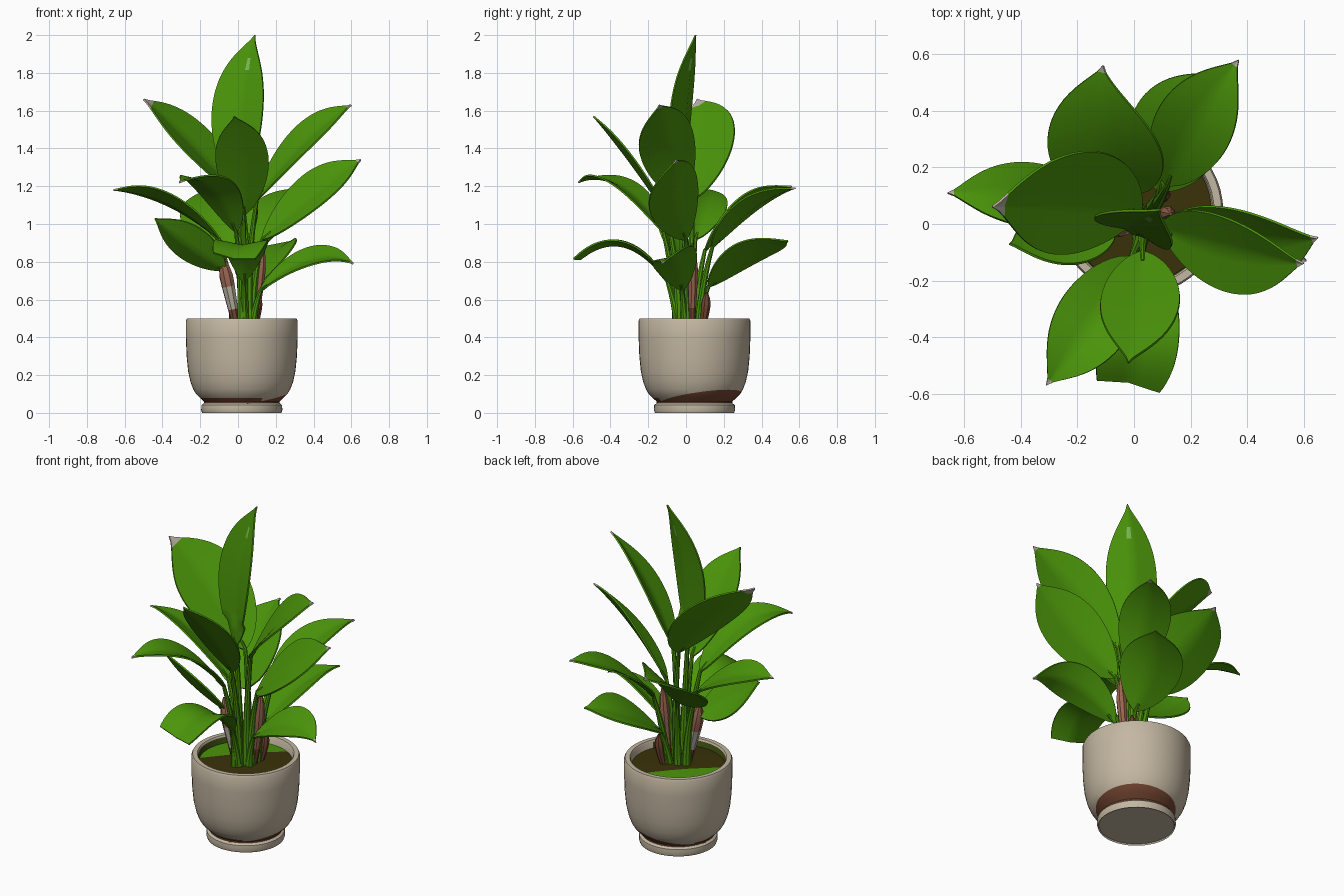
import bpy, bmesh, math
from mathutils import Vector

if "Cube" in bpy.data.objects:
    bpy.data.objects.remove(bpy.data.objects["Cube"], do_unlink=True)


def material(name, rgb):
    m = bpy.data.materials.new(name)
    m.use_nodes = True
    m.diffuse_color = (*rgb, 1)
    bsdf = next(n for n in m.node_tree.nodes if n.type == 'BSDF_PRINCIPLED')
    bsdf.inputs["Base Color"].default_value = (*rgb, 1)
    return m


GREEN = material("leaf green", (0.07, 0.30, 0.003))
TIP = material("pale leaf tip", (0.45, 0.41, 0.34))
FLECK = material("light green fleck", (0.2, 0.5, 0.09))
CREAM = material("cream clay", (0.55, 0.475, 0.36))
BROWN = material("brown groove", (0.17, 0.06, 0.03))
PINK = material("pinkish sheath", (0.32, 0.13, 0.08))
SOIL = material("dark soil", (0.042, 0.032, 0.003))
MOSS = material("dark moss", (0.045, 0.07, 0.006))
POT = Vector((0.02, 0.045, 0))


def make(name, bm, mats, solid=0):
    bmesh.ops.recalc_face_normals(bm, faces=bm.faces)
    mesh = bpy.data.meshes.new(name)
    bm.to_mesh(mesh)
    bm.free()
    ob = bpy.data.objects.new(name, mesh)
    bpy.context.collection.objects.link(ob)
    for m in mats:
        mesh.materials.append(m)
    bpy.ops.object.select_all(action='DESELECT')
    ob.select_set(True)
    bpy.context.view_layer.objects.active = ob
    if solid:
        mod = ob.modifiers.new("thickness", 'SOLIDIFY')
        mod.thickness, mod.offset = solid, 0
        bpy.ops.object.modifier_apply(modifier=mod.name)
    bpy.ops.object.shade_smooth_by_angle(angle=math.radians(40))


def lathe(name, profile, mats, rule, split_at, split_dir, n=48):
    bm = bmesh.new()
    verts = [bm.verts.new(POT + Vector((r, 0, z))) for r, z in profile]
    edges = [bm.edges.new(p) for p in zip(verts, verts[1:])]
    bmesh.ops.spin(bm, geom=verts + edges, cent=POT, axis=(0, 0, 1),
                   angle=math.tau, steps=n)
    bmesh.ops.remove_doubles(bm, verts=bm.verts, dist=0.0005)
    # Straight colour border
    bmesh.ops.bisect_plane(bm, geom=bm.verts[:] + bm.edges[:] + bm.faces[:],
                           plane_co=POT + Vector(split_at), plane_no=split_dir)
    for f in bm.faces:
        f.material_index = rule(f.calc_center_median() - POT)
    make(name, bm, mats)


def bezier(a, mid, b, u):
    c = 2 * mid - (a + b) / 2
    return (1 - u) ** 2 * a + 2 * u * (1 - u) * c + u * u * b


def tube(name, points, radii, mats, rule=lambda c: 0, n=8):
    bm = bmesh.new()
    rings = []
    for i, p in enumerate(points):
        d = (points[min(i + 1, len(points) - 1)] - points[max(i - 1, 0)]).normalized()
        x = d.cross(Vector((0.3, 1, 0.1))).normalized()
        y = d.cross(x)
        rings.append([bm.verts.new(p + radii[i] * (x * math.cos(k * math.tau / n)
                      + y * math.sin(k * math.tau / n))) for k in range(n)])
    for r, s in zip(rings, rings[1:]):
        for k in range(n):
            bm.faces.new((r[k], r[(k + 1) % n], s[(k + 1) % n], s[k]))
    bm.faces.new(rings[0])
    bm.faces.new(rings[-1])
    for f in bm.faces:
        f.material_index = rule(f.calc_center_median())
    make(name, bm, mats)


def leaf(name, base, mid, tip, width, side, pale=0, cut=1.0, peak=0.92,
         fleck=(), rows=24, cols=8):
    base, mid, tip, side = map(Vector, (base, mid, tip, side))
    bm = bmesh.new()
    grid = []
    for i in range(rows + 1):
        u = i / rows
        p = bezier(base, mid, tip, u)
        d = (bezier(base, mid, tip, u + 0.01) - bezier(base, mid, tip, u - 0.01)).normalized()
        s = (side - d * side.dot(d)).normalized()
        up = s.cross(d)
        if up.z < 0:
            up = -up
        # Rounded near the stalk, drawn out to a point at the tip
        taper = 0.68 + 0.5 * u ** 4
        half = width / 2 * max(0.02, math.sin(math.pi * cut * u ** peak)) ** taper
        row = []
        for j in range(cols + 1):
            v = 2 * j / cols - 1
            row.append(bm.verts.new(p + s * half * v + up * half * 0.2 * (abs(v) - 0.4)))
        grid.append(row)
    for i in range(rows):
        for j in range(cols):
            f = bm.faces.new((grid[i][j], grid[i][j + 1], grid[i + 1][j + 1], grid[i + 1][j]))
            f.material_index = 2 if (i, j) in fleck else int(i >= rows - pale)
    make(name, bm, [GREEN, TIP, FLECK], 0.009)
    # Stalk fans out of the pot and ends under the blade
    out = Vector((base.x - 0.04, base.y - 0.02, 0))
    foot = Vector((0.04, 0.015, 0.42)) + out * 0.45
    lead = (bezier(base, mid, tip, 0.05) - base).normalized()
    span = (base - foot).length
    bend = (foot + base) / 2 - lead * span * 0.06 + Vector((0, 0, span * 0.03))
    pts = [bezier(foot, bend, base, k / 7) for k in range(8)]
    pts.append(bezier(base, mid, tip, 0.08) - Vector((0, 0, 0.008)))
    tube(name + "_stalk", pts, [0.026 - 0.0022 * k for k in range(len(pts))], [GREEN])


# Pot: foot ring, brown groove widening to one side, bowl and open rim
def pot_rule(c):
    r = math.hypot(c.x, c.y)
    if r > 0.19 and c.z > 0.05 and (c.z < 0.072 or c.z < 0.072 + 0.14 * (c.x + c.y)):
        return 1
    inside = r < 0.258 and c.z > 0.41
    return 2 if inside and c.x + c.y < 0.15 else 0


lathe("pot", [(0, 0.008), (0.205, 0.008), (0.21, 0), (0.215, 0.015), (0.213, 0.042),
              (0.2, 0.052), (0.2, 0.06), (0.222, 0.08), (0.242, 0.1), (0.257, 0.125),
              (0.272, 0.165), (0.284, 0.22), (0.292, 0.3), (0.296, 0.4), (0.296, 0.488),
              (0.29, 0.5), (0.264, 0.5), (0.258, 0.49), (0.25, 0.4)],
      [CREAM, BROWN, MOSS], pot_rule, (0, 0, 0.072), (-0.14, -0.14, 1))

# Soil with a mossy patch at the back
lathe("soil", [(0.254, 0.455), (0.18, 0.458), (0.09, 0.462), (0, 0.463)],
      [SOIL, GREEN], lambda c: int(c.y - c.x > 0.11), (-0.055, 0.055, 0), (-1, 1, 0))

# Leaves, top to bottom
leaf("crown_leaf", (0.01, -0.03, 1.18), (0.005, -0.01, 1.62), (0.09, 0.05, 2.0),
     0.29, (1, -0.4, 0), fleck=((18, 4), (19, 4)))
leaf("upper_right_leaf", (0.02, 0.04, 1.13), (-0.24, 0.085, 1.43), (-0.5, 0.06, 1.66),
     0.4, (0, 0.84, 0.54), 2)
leaf("upper_left_leaf", (0.1, -0.02, 1.13), (0.34, -0.1, 1.43), (0.6, -0.14, 1.63),
     0.31, (0, 0.82, 0.57), 1)
leaf("upper_front_leaf", (0.03, -0.1, 1.05), (0.02, -0.3, 1.35), (-0.02, -0.49, 1.57),
     0.28, (1, 0, 0))
leaf("middle_left_leaf", (0.13, 0, 0.92), (0.4, -0.06, 1.165), (0.65, -0.05, 1.34),
     0.31, (0, 0.72, 0.69), 1)
leaf("middle_right_leaf", (-0.1, 0.05, 0.92), (-0.38, 0.1, 1.12), (-0.66, 0.11, 1.18),
     0.24, (0, 1, -0.3), 1)
leaf("middle_front_leaf", (-0.01, -0.12, 0.96), (-0.15, -0.35, 1.21), (-0.31, -0.57, 1.22),
     0.27, (0.85, -0.5, 0), 1)
leaf("middle_back_left_leaf", (0.12, 0.14, 0.88), (0.22, 0.36, 1.1), (0.37, 0.58, 1.19),
     0.28, (0.9, -0.4, 0.1), 1)
leaf("middle_back_right_leaf", (-0.01, 0.1, 0.86), (-0.11, 0.31, 1.08), (-0.11, 0.56, 1.2),
     0.41, (0.92, 0.15, 0.35), 1, peak=0.75)
leaf("lower_right_leaf", (-0.07, -0.02, 0.76), (-0.27, -0.06, 0.9), (-0.44, -0.07, 1.03),
     0.26, (0, -0.66, 0.75))
leaf("lower_left_leaf", (0.12, -0.02, 0.65), (0.38, -0.06, 0.815), (0.61, -0.13, 0.79),
     0.24, (0, 0.91, 0.4), 1)
leaf("lower_back_leaf", (0.09, 0.12, 0.67), (0.16, 0.34, 0.835), (0.3, 0.54, 0.91),
     0.34, (0.9, -0.3, 0.28))
leaf("lower_front_leaf", (0.03, -0.1, 0.7), (0.03, -0.33, 0.89), (-0.02, -0.565, 0.82),
     0.28, (1, -0.02, 0), cut=0.68)

# Dry sheaths around the stalks, dark at the foot
for name, foot, mid, top, girth, dark, pale in (
        ("right_sheath", (0, 0, 0.42), (-0.045, -0.01, 0.64), (-0.085, -0.01, 0.83),
         1.0, 0.57, 0.69),
        ("left_sheath", (0.08, 0.03, 0.42), (0.11, 0.035, 0.66), (0.13, 0.035, 0.9),
         0.75, 0.57, 0),
        ("back_sheath", (0.08, 0.08, 0.42), (0.1, 0.1, 0.53), (0.105, 0.11, 0.64),
         0.7, 1, 0)):
    foot, mid, top = map(Vector, (foot, mid, top))
    tube(name, [bezier(foot, mid, top, k / 7) for k in range(8)],
         [girth * r for r in (0.02, 0.024, 0.028, 0.032, 0.036, 0.038, 0.028, 0.006)],
         [PINK, BROWN, TIP],
         lambda c: 1 if c.z < dark else 2 if c.z < pale else 0)
